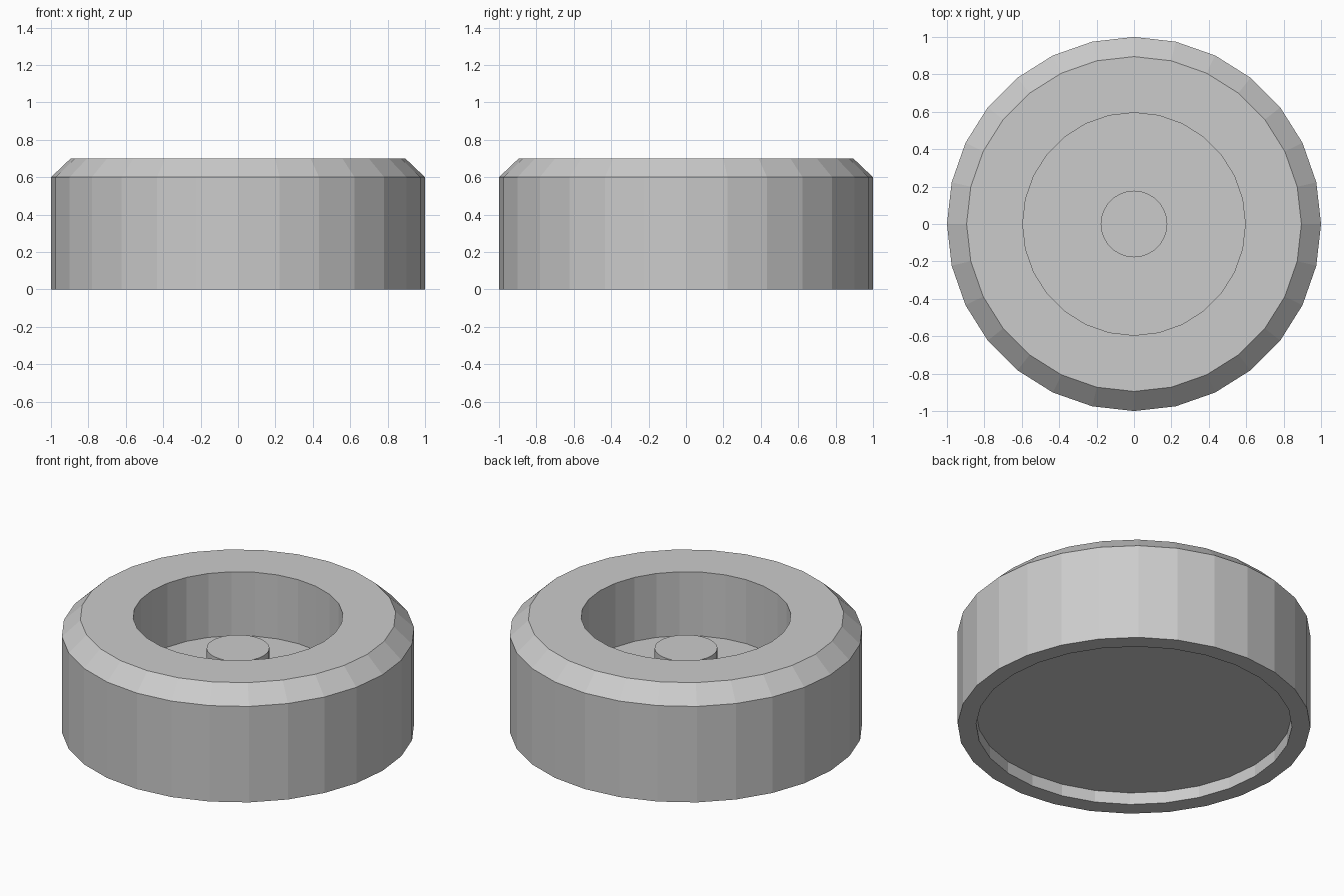
import bpy, bmesh
from math import cos, sin, tau

if "Cube" in bpy.data.objects:
    bpy.data.objects.remove(bpy.data.objects["Cube"])

SIDES = 28


def lathe(name, profile, cap_start=True, cap_end=True):
    """Revolve (radius, z) points around z, with flat caps at the ends."""
    bm = bmesh.new()
    rings = [[bm.verts.new((r * cos(tau * i / SIDES), r * sin(tau * i / SIDES), z))
              for i in range(SIDES)] for r, z in profile]
    for a, b in zip(rings, rings[1:]):
        for i in range(SIDES):
            j = (i + 1) % SIDES
            bm.faces.new((a[i], a[j], b[j], b[i]))
    if cap_start:
        bm.faces.new(rings[0][::-1])
    if cap_end:
        bm.faces.new(rings[-1])
    mesh = bpy.data.meshes.new(name)
    bm.to_mesh(mesh)
    bm.free()
    obj = bpy.data.objects.new(name, mesh)
    bpy.context.collection.objects.link(obj)
    return obj


# Round housing: underside recess, outer wall, chamfer, rim, upper well
lathe("housing", [
    (0.895, 0.075), (0.895, 0.0),
    (1.0, 0.0), (1.0, 0.6),
    (0.895, 0.7), (0.595, 0.7),
    (0.595, 0.3),
])

# Short post standing on the well floor
lathe("centre_post", [(0.178, 0.3), (0.178, 0.5)], cap_start=False)
